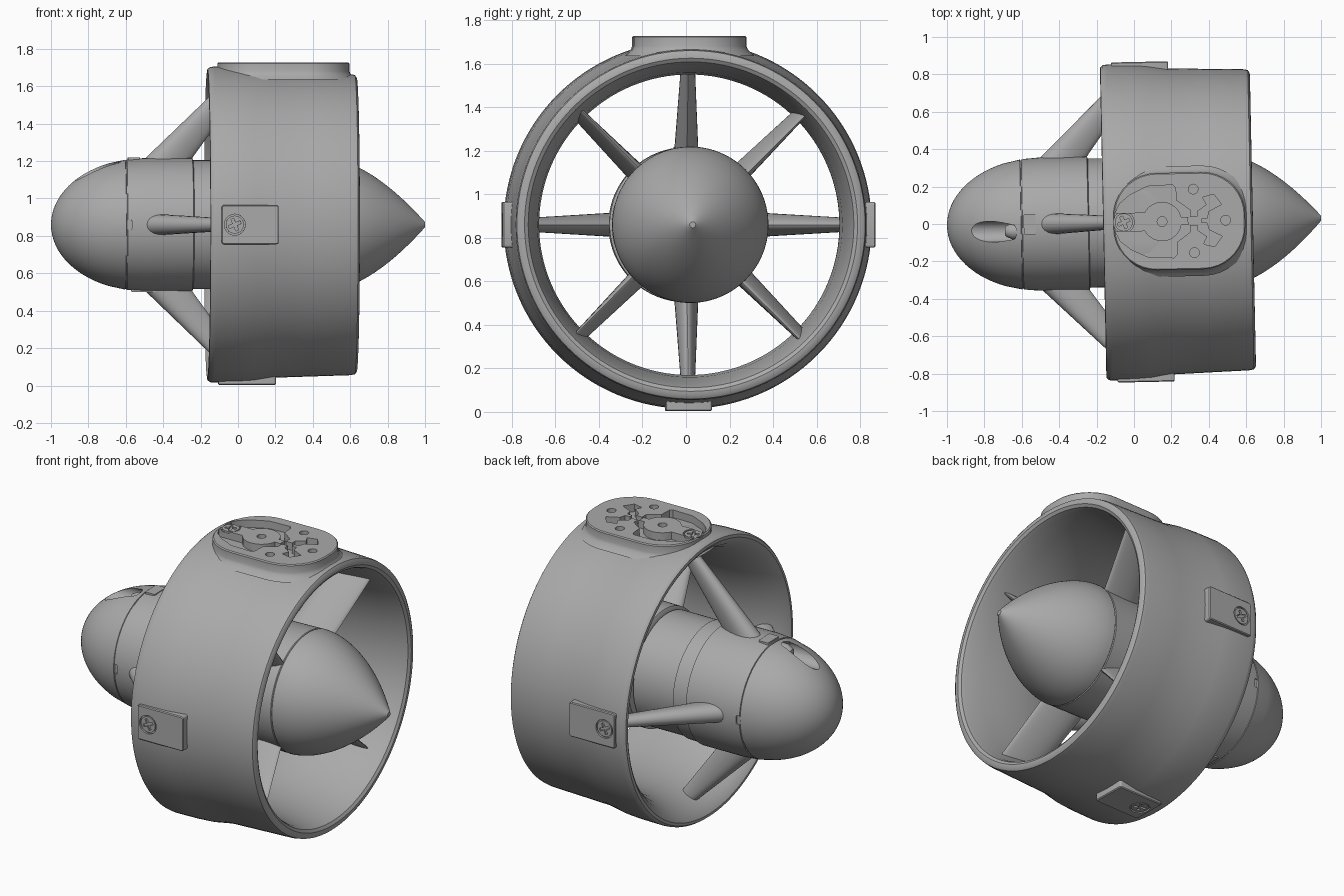
import bpy, bmesh
from math import sin, cos, pi, radians, sqrt
from mathutils import Matrix, Vector

cube = bpy.data.objects.get("Cube")
if cube:
    bpy.data.objects.remove(cube, do_unlink=True)

# Everything is built around the x axis, then placed by this matrix
PLACE = Matrix.Translation((0, 0.01, 0.86)) @ Matrix.Rotation(radians(1.2), 4, 'Z')

grey = bpy.data.materials.new("grey plastic")
grey.use_nodes = True
COLOUR = (0.4, 0.4, 0.4, 1)
grey.diffuse_color = COLOUR
grey.node_tree.nodes["Principled BSDF"].inputs["Base Color"].default_value = COLOUR


def loft(name, rings, turn=0, loop=False):
    """Skin a list of point rings, capping the ends unless it loops."""
    bm = bmesh.new()
    spin = Matrix.Rotation(turn, 4, 'X')
    rows = [[bm.verts.new(spin @ Vector(p)) for p in ring] for ring in rings]
    n = len(rows[0])
    pairs = list(zip(rows, rows[1:])) + ([(rows[-1], rows[0])] if loop else [])
    for a, b in pairs:
        for i in range(n):
            j = (i + 1) % n
            bm.faces.new((a[i], a[j], b[j], b[i]))
    if not loop:
        bm.faces.new(rows[0])
        bm.faces.new(rows[-1])
    bmesh.ops.recalc_face_normals(bm, faces=bm.faces)
    mesh = bpy.data.meshes.new(name)
    bm.to_mesh(mesh)
    bm.free()
    mesh.materials.append(grey)
    ob = bpy.data.objects.new(name, mesh)
    bpy.context.collection.objects.link(ob)
    ob.matrix_world = PLACE
    return ob


def circle(r, n=96):
    return [(r * cos(2 * pi * i / n), r * sin(2 * pi * i / n)) for i in range(n)]


def lathe(name, profile, loop=False, n=96, y=0, z=0):
    return loft(name, [[(x, y + a, z + b) for a, b in circle(r, n)]
                       for x, r in profile], loop=loop)


def prism(name, outline, low, high, turn=0, at=(0, 0)):
    return loft(name, [[(at[0] + x, at[1] + y, h) for x, y in outline]
                       for h in (low, high)], turn)


def cut(ob, cutters):
    """Subtract the cutters for good."""
    for c in cutters:
        m = ob.modifiers.new("cut", 'BOOLEAN')
        m.operation, m.solver, m.object = 'DIFFERENCE', 'EXACT', c
    bpy.context.view_layer.update()
    dg = bpy.context.evaluated_depsgraph_get()
    mesh = bpy.data.meshes.new_from_object(ob.evaluated_get(dg))
    ob.modifiers.clear()
    ob.data = mesh


def drop(cutters):
    for c in cutters:
        bpy.data.objects.remove(c, do_unlink=True)


def rounded(x0, x1, half, radius, grow=0, n=10):
    """Rounded rectangle outline, optionally grown outwards."""
    pts = []
    corners = [(x1, half, 0), (x0, half, 1), (x0, -half, 2), (x1, -half, 3)]
    mid = (x0 + x1) / 2
    for x, y, q in corners:
        cx = x - radius if x > mid else x + radius
        cy = y - radius if y > 0 else y + radius
        for i in range(n):
            a = (q + i / (n - 1)) * pi / 2
            pts.append((cx + (radius + grow) * cos(a), cy + (radius + grow) * sin(a)))
    return pts


def screw(plate, x, top, turn):
    """Sink a cross-head screw into a plate."""
    seat = prism("screw_seat", circle(0.056, 32), top - 0.012, top + 0.05, turn, (x, 0))
    cut(plate, [seat])
    head = prism("screw_head", circle(0.048, 32), top - 0.03, top - 0.002, turn, (x, 0))
    w, l = 0.008, 0.034
    cross = []
    for q in range(4):
        a = q * pi / 2 + 0.4
        for u, v in ((l, -w), (l, w), (w, w)):
            cross.append((u * cos(a) - v * sin(a), u * sin(a) + v * cos(a)))
    slot = prism("cross_slot", cross, top - 0.018, top + 0.05, turn, (x, 0))
    cut(head, [slot])
    drop([seat, slot])
    return head


# Motor body: elliptical nose, seam, straight barrel with a small step
nose = [(-0.5 - 0.5 * cos(a), max(0.003, 0.355 * sin(a)))
        for a in [pi / 2 * i / 20 for i in range(16)]]
body = lathe("motor_body", nose + [
    (-0.604, 0.347), (-0.602, 0.343), (-0.598, 0.343), (-0.596, 0.349),
    (-0.5, 0.356), (-0.245, 0.356), (-0.24, 0.345), (-0.15, 0.345),
    (-0.145, 0.335), (0.12, 0.335)])

# Cable port in the top of the nose
port = lathe("port_cutter", [(-1.1, 0.056), (-0.64, 0.056), (-0.62, 0.04)], n=32, y=-0.035, z=0.293)
notches = [prism("notch_cutter", rounded(-0.6, -0.575, 0.028, 0.01), 0.341, 0.5, t)
           for t in (pi / 2, -pi / 2)]
cut(body, [port] + notches)
drop([port] + notches)
gland = lathe("cable_gland", [(-0.69, 0.022), (-0.685, 0.028), (-0.65, 0.045), (-0.6, 0.045)],
              n=24, y=-0.035, z=0.287)
tab = prism("port_tab", rounded(-0.59, -0.525, 0.055, 0.008), 0.33, 0.358)
lower_tab = prism("lower_tab", rounded(-0.57, -0.38, 0.05, 0.01), 0.33, 0.359, pi)

# Rotor hub with pointed tail cone
tail = [(0.46 + 0.54 * t, 0.345 * (1 - t ** 1.75) + 0.014) for t in [i / 20 for i in range(21)]]
hub = lathe("tail_cone", [(0.13, 0.335), (0.14, 0.352), (0.45, 0.358), (0.454, 0.353)]
            + tail)

# Duct ring
duct = lathe("duct_ring", [
    (-0.165, 0.815), (-0.163, 0.832), (-0.15, 0.842), (-0.13, 0.845), (0.0, 0.843),
    (0.08, 0.838), (0.2, 0.818), (0.38, 0.812), (0.6, 0.805), (0.625, 0.8), (0.635, 0.785),
    (0.636, 0.765), (0.625, 0.748), (0.6, 0.738), (0.5, 0.718), (0.38, 0.7),
    (0.25, 0.69), (0.12, 0.692), (0.02, 0.708), (-0.06, 0.735), (-0.12, 0.768),
    (-0.155, 0.8)], loop=True, n=128)


def foil(name, turn, sections, twist=0):
    """Streamlined blade: sections are (radius, front x, back x, thickness)."""
    rings = []
    for r, x0, x1, thick in sections:
        ring = []
        for i in range(24):
            a = 2 * pi * i / 24
            u = (1 - cos(a)) / 2
            v = thick / 2 * sin(a) * (1.25 - 0.6 * u)
            dx = (u - 0.5) * (x1 - x0)
            ring.append(((x0 + x1) / 2 + dx * cos(twist) - v * sin(twist),
                         dx * sin(twist) + v * cos(twist), r))
        rings.append(ring)
    return loft(name, rings, turn)


# Swept struts and straight stator blades
foils = []
for k in range(4):
    foils.append(foil("swept_strut", k * pi / 2,
                      [(0.3, -0.55, -0.28, 0.115), (0.37, -0.48, -0.235, 0.108),
                       (0.75, -0.085, 0.04, 0.062)]))
    foils.append(foil("stator_blade", pi / 4 + k * pi / 2,
                      [(0.3, 0.17, 0.45, 0.085), (0.36, 0.19, 0.46, 0.08),
                       (0.745, 0.28, 0.53, 0.045)], radians(8)))

# Mounting pad on top, flared into the duct
levels = [(0.775, 0.035), (0.79, 0.02), (0.805, 0.006), (0.82, 0), (0.862, 0), (0.868, -0.006)]
pad = loft("mounting_pad", [[(x, y, h) for x, y in rounded(-0.11, 0.595, 0.26, 0.23, g)]
                            for h, g in levels])
boss = [(0.15 + 0.105 * cos(a), 0.105 * sin(a))
        for a in [radians(12 + 140 * i / 14) for i in range(15)]]
upper = [(0.03, 0.05), (-0.1, 0.05), (-0.075, 0.1), (-0.02, 0.145), (0.075, 0.19),
         (0.21, 0.195), (0.225, 0.18), (0.23, 0.11), (0.3, 0.06), (0.3, 0.022)] + boss
arm = [(0.34, 0.012), (0.39, 0.012), (0.4, 0.05), (0.47, 0.085), (0.43, 0.14),
       (0.37, 0.125), (0.39, 0.085), (0.34, 0.05)]
cutters = []
for side in (1, -1):
    for shape in (upper, arm):
        cutters.append(prism("pocket_cutter", [(x, side * y) for x, y in shape], 0.822, 0.95))
cutters.append(prism("bridge_cutter", rounded(0.29, 0.36, 0.022, 0.005), 0.822, 0.95))
for x, y in ((0.15, 0), (0.32, 0.17), (0.49, 0), (0.32, -0.17)):
    cutters.append(prism("bolt_cutter", circle(0.026, 24), 0.835, 0.95, 0, (x, y)))
cut(pad, cutters)
cut(duct, cutters)
drop(cutters)
parts = [body, gland, tab, lower_tab, hub, duct, pad] + foils
parts.append(screw(pad, -0.055, 0.868, 0))

# Small bolt plates on both sides and underneath
for turn in (pi / 2, pi, -pi / 2):
    plate = loft("bolt_plate", [[(x, y, h) for x, y in rounded(-0.105, 0.2, 0.105, 0.012, g, 4)]
                                for h, g in ((0.79, 0), (0.851, 0), (0.856, -0.005))], turn)
    parts += [screw(plate, -0.035, 0.856, turn), plate]

# Smooth curved faces, keep hard edges
for ob in parts:
    for p in ob.data.polygons:
        p.use_smooth = True
    ob.data.set_sharp_from_angle(angle=radians(32))
